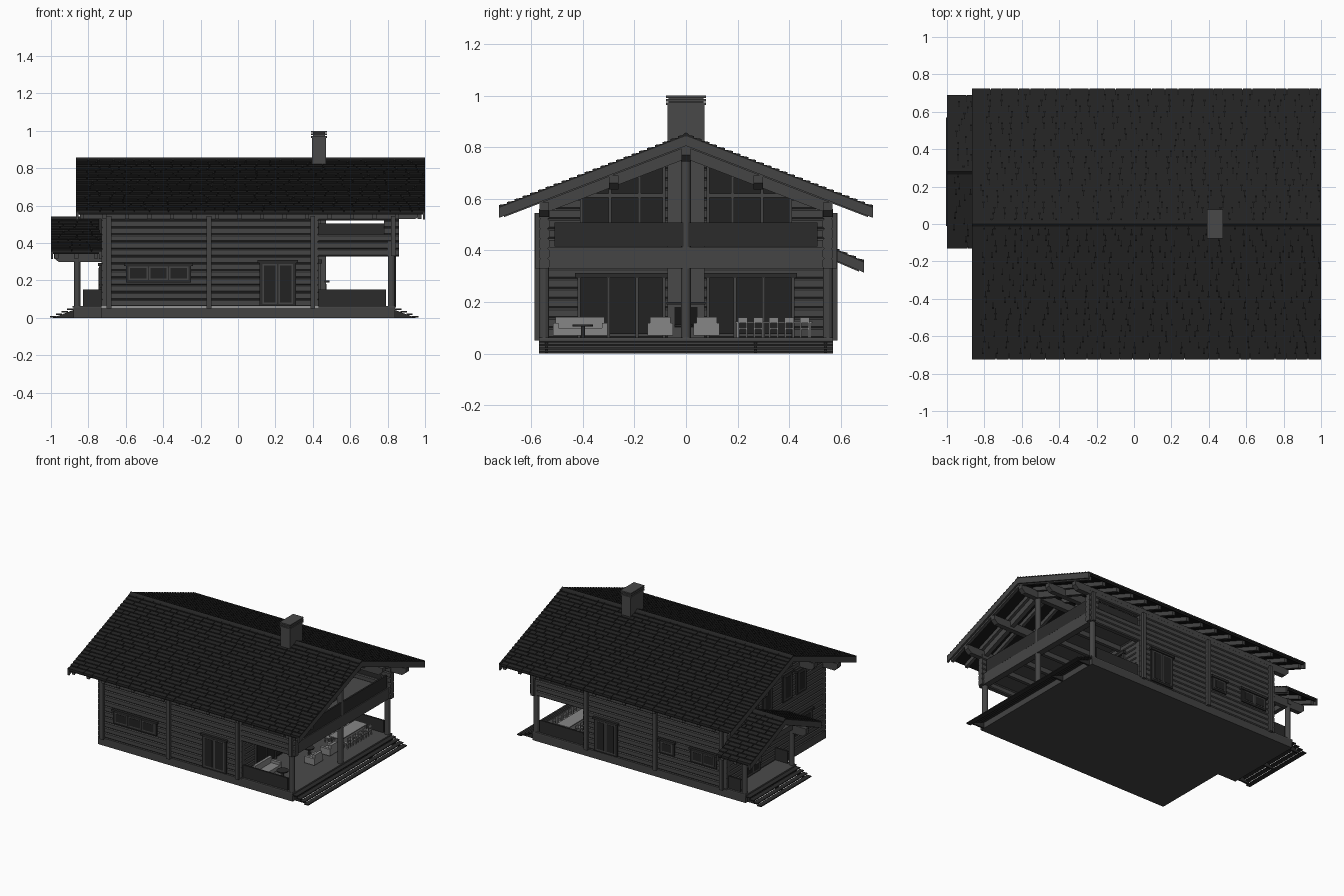
import bpy, bmesh, math, random

random.seed(4)
if "Cube" in bpy.data.objects:
    bpy.data.objects.remove(bpy.data.objects["Cube"])


def material(name, v):
    m = bpy.data.materials.new(name)
    m.use_nodes = True
    m.diffuse_color = (v, v, v, 1)
    m.node_tree.nodes["Principled BSDF"].inputs["Base Color"].default_value = (v, v, v, 1)
    return m


WOOD = material("grey timber", 0.06)
DECK = material("deck boards", 0.07)
STONE = material("foundation grey", 0.055)
CHIM = material("chimney render", 0.066)
ROOF = material("roof shingles", 0.017)
UNDER = material("roof underlay", 0.008)
GLASS = material("dark glass", 0.016)
TRIM = material("dark trim", 0.024)
FABRIC = material("pale furniture", 0.24)

# A solid is (axis, outline, start, end): an outline extruded along an axis
ORDER = {"x": lambda u, v, w: (w, u, v), "y": lambda u, v, w: (u, w, v), "z": lambda u, v, w: (u, v, w)}


def part(name, mat, solids):
    bm = bmesh.new()
    for axis, pts, a, b in solids:
        lo, hi = [[bm.verts.new(ORDER[axis](u, v, w)) for u, v in pts] for w in (a, b)]
        bm.faces.new(lo)
        bm.faces.new(hi[::-1])
        for i in range(len(pts)):
            j = (i + 1) % len(pts)
            bm.faces.new((lo[i], hi[i], hi[j], lo[j]))
    bmesh.ops.recalc_face_normals(bm, faces=bm.faces)
    me = bpy.data.meshes.new(name)
    bm.to_mesh(me)
    bm.free()
    me.materials.append(mat)
    ob = bpy.data.objects.new(name, me)
    bpy.context.collection.objects.link(ob)
    return ob


def rect(u0, u1, v0, v1):
    return [(u0, v0), (u1, v0), (u1, v1), (u0, v1)]


def box(x0, x1, y0, y1, z0, z1):
    return ("z", rect(x0, x1, y0, y1), z0, z1)


def column(x, y, r, z0, z1, n=12):
    ring = [math.tau * (i + 0.5) / n for i in range(n)]
    return ("z", [(x + r * math.cos(t), y + r * math.sin(t)) for t in ring], z0, z1)


PITCH, BASE = 0.0385, 0.06


def log(axis, c, row, a, b, t=0.02):
    # one squared log with chamfered edges
    z0, z1, k = BASE + row * PITCH, BASE + (row + 1) * PITCH, 0.006
    return (axis, [(c - t + k, z0), (c + t - k, z0), (c + t, z0 + k), (c + t, z1 - k),
                   (c + t - k, z1), (c - t + k, z1), (c - t, z1 - k), (c - t, z0 + k)], a, b)


TOP, K, HALF = 0.845, 0.385, 0.725
SIDES = (-1, 1)

# Foundation and decks
plan = [(-0.73, -0.57), (0.84, -0.57), (0.84, 0.57), (-0.88, 0.57), (-0.88, -0.01), (-0.73, -0.01)]
part("foundation", STONE, [("z", plan, 0, 0.055)])
part("decks", DECK, [box(0.43, 0.845, -0.57, 0.57, 0.055, 0.063), box(-0.885, -0.73, -0.01, 0.57, 0.055, 0.063)])
for name, x, s, y0 in (("terrace", 0.84, 1, -0.57), ("porch", -0.88, -1, -0.01)):
    treads = []
    for i in range(4):
        a, b = sorted((x + s * 0.03 * i, x + s * (0.03 * i + 0.034)))
        treads.append(box(a, b, y0, 0.57, 0.042 - 0.013 * i, 0.049 - 0.013 * i))
    for y in (y0 + 0.03, 0.27, 0.54):
        treads.append(("y", [(x, 0), (x + s * 0.11, 0), (x, 0.042)], y - 0.006, y + 0.006))
    part(name + "_steps", TRIM, treads)

# Log walls: long sides, with the open terrace at one end
for s, name in ((-1, "front"), (1, "back")):
    rows = []
    for r in range(13):
        end = 0.86 if r in (7, 8, 9, 12) else 0.43
        rows.append(log("x", s * 0.55, r, -0.73, end))
        if r in (10, 11):
            rows.append(log("x", s * 0.55, r, 0.78, 0.86))
    part(name + "_log_wall", WOOD, rows)
    part(name + "_wall_posts", WOOD, [box(x - 0.013, x + 0.013, min(s * 0.55, s * 0.588), max(s * 0.55, s * 0.588), 0.05, 0.545)
                                      for x in (-0.69, -0.155, 0.40)] +
         [box(0.818, 0.842, min(s * 0.55, s * 0.585), max(s * 0.55, s * 0.585), 0.33, 0.545)])

# Gable walls narrow with the roof pitch
for name, x in (("entrance", -0.71), ("terrace", 0.41)):
    rows = []
    for r in range(19):
        w = min(0.57, (TOP - 0.03 - BASE - (r + 1) * PITCH) / K)
        if w > 0.02:
            rows.append(log("y", x, r, -w, w))
    part(name + "_gable_wall", WOOD, rows)


def window(name, axis, pos, s, u0, u1, z0, z1, panes, trim=0.012):
    # dark surround, timber sash, flush panes
    part(name + "_surround", TRIM, [(axis, rect(u0, u1, z0, z1), pos, pos + s * 0.010),
                                    (axis, rect(u0 - 0.01, u1 + 0.01, z1 - 0.012, z1 + 0.004), pos, pos + s * 0.018)])
    w = (u1 - u0 - 2 * trim) / panes
    sash, glass = [], []
    for i in range(panes):
        a, b = u0 + trim + i * w + 0.003, u0 + trim + (i + 1) * w - 0.003
        sash.append((axis, rect(a, b, z0 + trim, z1 - 0.016), pos, pos + s * 0.013))
        glass.append((axis, rect(a + 0.008, b - 0.008, z0 + trim + 0.008, z1 - 0.024), pos, pos + s * 0.015))
    part(name + "_sash", WOOD, sash)
    part(name + "_glass", GLASS, glass)


window("front_long_window", "y", -0.57, -1, -0.60, -0.25, 0.19, 0.29, 3)
window("front_double_door", "y", -0.57, -1, 0.115, 0.31, 0.063, 0.305, 2)
window("back_double_door", "y", 0.57, 1, 0.15, 0.335, 0.063, 0.305, 2)
window("back_small_window", "y", 0.57, 1, -0.31, -0.19, 0.19, 0.29, 1)
window("back_wide_window", "y", 0.57, 1, -0.65, -0.44, 0.19, 0.29, 2)
window("entrance_door", "x", -0.73, -1, 0.20, 0.38, 0.063, 0.29, 2)
window("entrance_side_window", "x", -0.73, -1, -0.40, -0.20, 0.16, 0.29, 2)
for s, side in ((-1, "front"), (1, "back")):
    window(side + "_gable_window", "x", -0.73, -1, *sorted((s * 0.06, s * 0.17)), 0.45, 0.65, 1)
    window(side + "_gable_outer_window", "x", -0.73, -1, *sorted((s * 0.22, s * 0.33)), 0.45, 0.62, 1)

    # Terrace glazing on both floors
    part(side + "_patio_glass", GLASS, [("x", rect(s * 0.09, s * 0.41, 0.075, 0.295), 0.43, 0.436)])
    part(side + "_patio_frames", WOOD, [("x", rect(s * (y - 0.006), s * (y + 0.006), 0.063, 0.295), 0.43, 0.445)
                                        for y in (0.085, 0.19, 0.30, 0.415)])
    part(side + "_patio_lintel", TRIM, [("x", rect(s * 0.07, s * 0.43, 0.292, 0.312), 0.43, 0.45)])
    peak = lambda y: 0.785 - K * y
    part(side + "_gable_glass", GLASS, [("x", [(s * 0.08, 0.42), (s * 0.41, 0.42), (s * 0.41, peak(0.41)),
                                               (s * 0.08, peak(0.08))], 0.43, 0.436)])
    bars = [("x", rect(s * (y - 0.006), s * (y + 0.006), 0.42, peak(y)), 0.43, 0.443) for y in (0.085, 0.18, 0.295, 0.405)]
    bars.append(("x", rect(s * 0.08, s * 0.41, 0.605, 0.62), 0.43, 0.445))
    bars.append(("x", [(s * 0.08, peak(0.08)), (s * 0.41, peak(0.41)), (s * 0.41, peak(0.41) + 0.014),
                       (s * 0.08, peak(0.08) + 0.014)], 0.43, 0.445))
    part(side + "_gable_frames", WOOD, bars)

    # Railings, terrace and balcony posts
    y = s * 0.55
    part(side + "_terrace_rail", TRIM, [box(0.43, 0.79, y - 0.006, y + 0.006, 0.063, 0.152)])
    part(side + "_balcony_side_rail", TRIM, [box(0.43, 0.78, y - 0.006, y + 0.006, 0.44, 0.505)])
    part(side + "_terrace_post", WOOD, [column(0.82, y, 0.02, 0.063, 0.335)])

# Balcony
part("balcony_floor", DECK, [box(0.43, 0.83, -0.54, 0.54, 0.375, 0.41)])
part("balcony_beams", WOOD, [box(0.80, 0.845, -0.57, 0.57, 0.33, 0.412)] +
     [box(0.43, 0.80, y - 0.012, y + 0.012, 0.34, 0.375) for y in (-0.36, -0.18, 0, 0.18, 0.36)])
part("balcony_rail", TRIM, [box(0.83, 0.842, -0.51, 0.51, 0.415, 0.508)])
part("centre_posts", WOOD, [column(0.825, 0, 0.02, 0.063, 0.34), column(0.825, 0, 0.02, 0.41, 0.78)])

# Chimney stack with hearth and stacked cap
part("chimney", CHIM, [box(0.395, 0.47, -0.072, 0.072, 0.06, 0.965)])
part("chimney_cap", CHIM, [box(0.39, 0.475, -0.078, 0.078, z, z + 0.009) for z in (0.963, 0.977, 0.991)] +
     [box(0.40, 0.465, -0.068, 0.068, 0.96, 0.995)])
part("hearth_opening", UNDER, [box(0.468, 0.474, -0.045, 0.045, 0.10, 0.18)])
part("hearth_shelf", TRIM, [box(0.46, 0.49, -0.075, 0.075, 0.19, 0.20)])


def gable_roof(name, cy, top, k, half, x0, x1, rows, tile):
    line = lambda s, d, lift=0: (cy + s * d, top - k * d + lift)
    band = lambda s, d0, d1, hi, lo, a, b: ("x", [line(s, d0, hi), line(s, d1, hi), line(s, d1, lo), line(s, d0, lo)], a, b)
    boards, tiles, rafters, barge = [], [], [], []
    step = half / rows
    n = max(2, round((x1 - x0) / 0.125))
    for s in SIDES:
        boards.append(band(s, 0, half - 0.005, 0, -0.015, x0 + 0.003, x1 - 0.003))
        # overlapping courses of shingles, each split at random joints
        for r in range(rows):
            d0, d1, x = r * step, (r + 1) * step, x0
            while x < x1:
                e = min(x1, x + random.uniform(1, 3) * tile)
                tiles.append(("x", [line(s, d0, 0.003), line(s, d1, 0.010), line(s, d1, -0.002), line(s, d0, -0.002)],
                              x, e if e == x1 else e - 0.004))
                x = e
        for i in range(n + 1):
            x = x0 + 0.03 + (x1 - x0 - 0.06) * i / n
            rafters.append(band(s, 0, half - 0.02, -0.015, -0.045, x - 0.011, x + 0.011))
        for a, b in ((x0, x0 + 0.012), (x1 - 0.012, x1)):
            barge.append(band(s, 0, half, -0.002, -0.04, a, b))
    part(name + "_boards", UNDER, boards)
    part(name + "_shingles", ROOF, tiles)
    part(name + "_ridge_cap", ROOF, [("x", [line(-1, 0.02, 0.004), line(1, 0, 0.013), line(1, 0.02, 0.004)], x0, x1)])
    part(name + "_rafters", WOOD, rafters)
    part(name + "_barge_boards", WOOD, barge)


gable_roof("main_roof", 0, TOP, K, HALF, -0.865, 1.0, 24, 0.045)
gable_roof("porch_roof", 0.28, 0.53, 0.43, 0.41, -1.0, -0.73, 13, 0.04)

# Purlins with tapered ends, and the open gable truss
purlins = []
for y, z in ((0, 0.80), (-0.28, 0.69), (0.28, 0.69), (-0.55, 0.585), (0.55, 0.585)):
    purlins.append(("y", [(-0.85, z), (-0.85, z - 0.03), (-0.825, z - 0.055), (0.95, z - 0.055), (0.98, z - 0.03), (0.98, z)],
                    y - 0.018, y + 0.018))
part("purlins", WOOD, purlins)
part("gable_truss", WOOD, [("x", [(0, 0.80), (s * 0.56, 0.80 - K * 0.56), (s * 0.56, 0.755 - K * 0.56), (0, 0.755)], 0.81, 0.84)
                           for s in SIDES])

# Entrance porch frame
part("porch_posts", WOOD, [column(-0.86, y, 0.018, 0.06, 0.37) for y in (0.01, 0.55)] + [column(-0.86, 0.28, 0.014, 0.36, 0.50)])
part("porch_beams", WOOD, [("y", [(-0.73, 0.30), (-0.96, 0.30), (-0.985, 0.32), (-0.985, 0.36), (-0.73, 0.36)], y - 0.016, y + 0.016)
                           for y in (0.01, 0.55)] + [box(-0.875, -0.845, -0.01, 0.57, 0.325, 0.365)])
part("porch_rails", TRIM, [box(-0.83, -0.73, y - 0.006, y + 0.006, 0.063, 0.152) for y in (0.01, 0.55)])


def seat(x, y, w, d, dx):
    # upholstered seat with a back on the dx side and two arms
    back = sorted((x + dx * d / 2, x + dx * (d / 2 - 0.02)))
    return [box(x - d / 2, x + d / 2, y - w / 2, y + w / 2, 0.07, 0.098), box(*back, y - w / 2, y + w / 2, 0.07, 0.142)] + \
           [box(x - d / 2, x + d / 2, y + e * w / 2 - 0.01, y + e * w / 2 + 0.01, 0.07, 0.118) for e in SIDES]


# Terrace furniture
part("sofa", FABRIC, seat(0.52, -0.41, 0.19, 0.09, -1))
part("armchairs", FABRIC, seat(0.68, -0.10, 0.08, 0.08, 1) + seat(0.68, 0.08, 0.08, 0.08, 1))
part("round_tables", TRIM, [column(x, y, r, 0.105, 0.112, 20) for x, y, r in ((0.64, -0.40, 0.04), (0.58, -0.01, 0.035))] +
     [column(x, y, 0.008, 0.063, 0.105) for x, y in ((0.64, -0.40), (0.58, -0.01))])
part("dining_table", FABRIC, [box(0.60, 0.70, 0.19, 0.49, 0.118, 0.125)] +
     [box(x - 0.005, x + 0.005, y - 0.005, y + 0.005, 0.063, 0.118) for x in (0.61, 0.69) for y in (0.20, 0.48)])
chairs = []
for i in range(5):
    for s in SIDES:
        x, y = 0.65 + s * 0.075, 0.22 + i * 0.06
        chairs.append(box(x - 0.018, x + 0.018, y - 0.018, y + 0.018, 0.093, 0.099))
        chairs.append(box(x + s * 0.016 - 0.003, x + s * 0.016 + 0.003, y - 0.018, y + 0.018, 0.118, 0.14))
        chairs += [box(x + a * 0.016 - 0.003, x + a * 0.016 + 0.003, y + b * 0.016 - 0.003, y + b * 0.016 + 0.003,
                       0.063, 0.12 if a == s else 0.095) for a in SIDES for b in SIDES]
part("dining_chairs", FABRIC, chairs)
